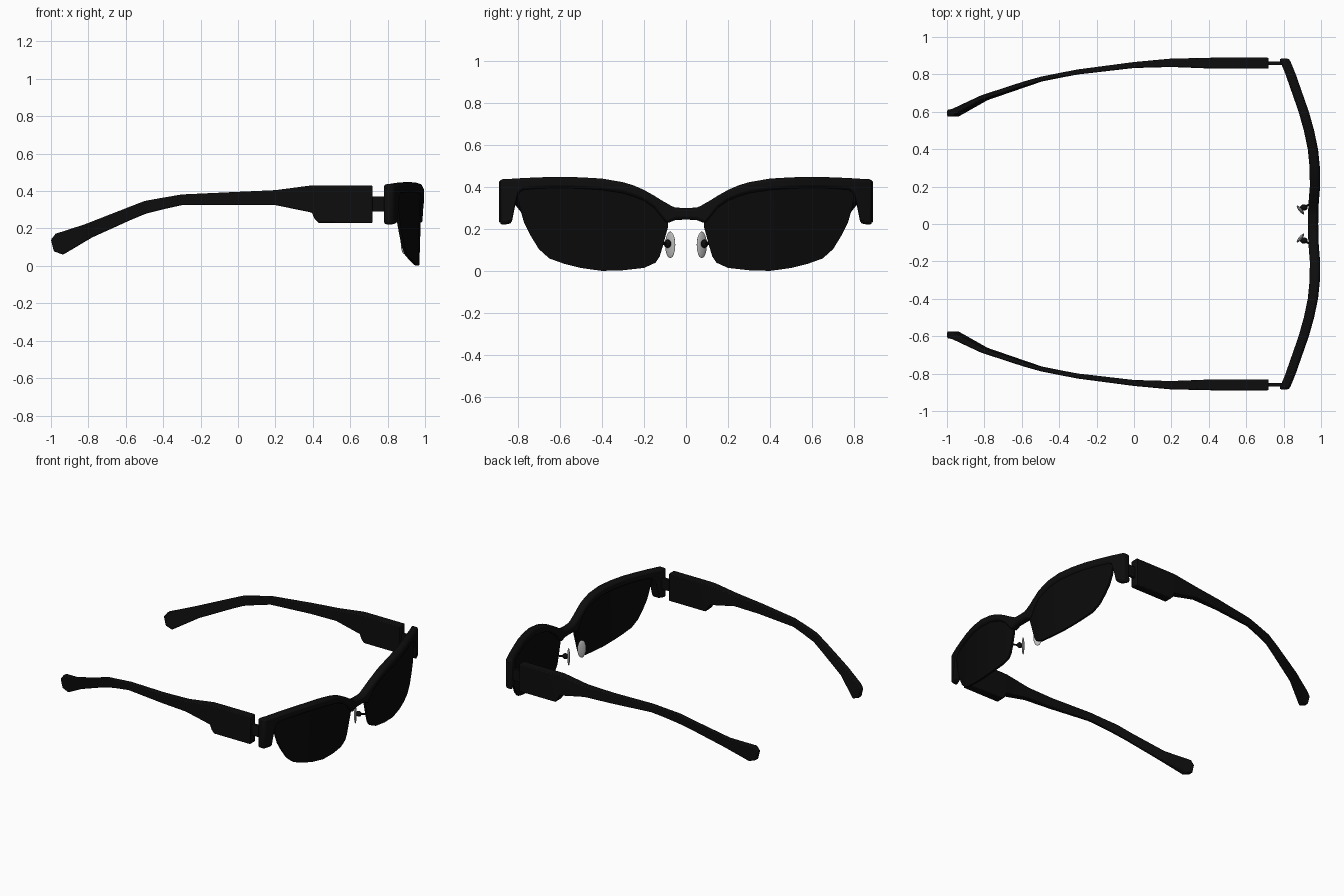
import bpy
import bmesh
from math import atan2
from mathutils import Matrix, Vector

cube = bpy.data.objects.get("Cube")
if cube:
    bpy.data.objects.remove(cube, do_unlink=True)


def material(name, value, roughness):
    mat = bpy.data.materials.new(name)
    color = (value, value, value, 1)
    mat.diffuse_color = color
    mat.use_nodes = True
    shader = mat.node_tree.nodes["Principled BSDF"]
    shader.inputs["Base Color"].default_value = color
    shader.inputs["Roughness"].default_value = roughness
    return mat


FRAME = material("frame black", 0.004, 0.5)
LENS = material("lens black", 0.003, 0.5)
PAD = material("pad grey", 0.5, 0.5)


def finish(name, bm, mat, bevel=0, mirror=True):
    """Turn a bmesh into a smooth object, optionally bevelled and mirrored."""
    bmesh.ops.recalc_face_normals(bm, faces=bm.faces)
    mesh = bpy.data.meshes.new(name)
    bm.to_mesh(mesh)
    bm.free()
    mesh.materials.append(mat)
    obj = bpy.data.objects.new(name, mesh)
    bpy.context.collection.objects.link(obj)
    if bevel:
        mod = obj.modifiers.new("soft edges", "BEVEL")
        mod.width = bevel
        mod.segments = 2
        mod.limit_method = "ANGLE"
        mod.angle_limit = 0.8
    if mirror:
        mod = obj.modifiers.new("other side", "MIRROR")
        mod.use_axis = (False, True, False)
    bpy.ops.object.select_all(action="DESELECT")
    bpy.context.view_layer.objects.active = obj
    obj.select_set(True)
    bpy.ops.object.shade_smooth_by_angle(angle=0.6)
    return obj


def loft(sections):
    """Join a row of equal rings into a closed solid."""
    bm = bmesh.new()
    rings = [[bm.verts.new(p) for p in ring] for ring in sections]
    for a, b in zip(rings, rings[1:]):
        for i in range(len(a)):
            j = (i + 1) % len(a)
            bm.faces.new((a[i], a[j], b[j], b[i]))
    bm.faces.new(rings[0])
    bm.faces.new(rings[-1])
    return bm


def sample(points, t, column=1):
    """Straight interpolation in a sorted table."""
    for a, b in zip(points, points[1:]):
        if t <= b[0]:
            k = (t - a[0]) / (b[0] - a[0])
            return a[column] + k * (b[column] - a[column])
    return points[-1][column]


# Wrap of the front seen from above: distance from the middle, front surface x
WRAP = [(0, .985), (.1, .987), (.2, .995), (.3, .994), (.4, .984), (.5, .963),
        (.6, .935), (.7, .9), (.8, .865), (.85, .845), (.885, .83)]

# Brow bar: distance from the middle, lower edge, upper edge
BROW = [(0, .245, .3), (.05, .243, .302), (.07, .235, .31), (.09, .225, .322),
        (.11, .25, .333), (.15, .3, .358), (.2, .335, .386), (.25, .355, .408),
        (.3, .37, .423), (.4, .385, .44), (.5, .392, .446), (.6, .395, .448),
        (.7, .392, .446), (.78, .385, .442), (.8, .36, .441), (.815, .3, .44),
        (.83, .225, .439), (.885, .22, .437)]

brow_rings = []
for side in (-1, 1):
    rows = BROW[:0:-1] if side < 0 else BROW
    for y, low, high in rows:
        front = sample(WRAP, y)
        back = front - .055
        brow_rings.append([(front, side * y, low), (front, side * y, high),
                           (back, side * y, high), (back, side * y, low)])
finish("brow_frame", loft(brow_rings), FRAME, bevel=.014, mirror=False)

# Lenses: distance from the middle, lower edge; the top tucks into the brow bar
LENS_EDGE = [(.085, .21), (.098, .165), (.11, .12), (.125, .07), (.145, .04),
             (.2, .015), (.3, .004), (.4, .001), (.5, .015), (.58, .035),
             (.65, .06), (.7, .105), (.74, .17), (.77, .23), (.79, .3), (.8, .36)]


def lens_x(y, z):
    return sample(WRAP, y) - .012 - (.4 - z) * .06 * (1 - 1.6 * y)


lens_rings = []
for y, low in LENS_EDGE:
    high = sample(BROW, y) + .025
    x_low, x_high = lens_x(y, low), lens_x(y, high)
    lens_rings.append([(x_low, y, low), (x_high, y, high),
                       (x_high - .015, y, high), (x_low - .015, y, low)])
finish("lenses", loft(lens_rings), LENS)

# Temple arms: upper x and z, lower x and z, centre y, width
ARM = [(.72, .43, .72, .23, .86, .058), (.5, .43, .43, .23, .86, .058),
       (.43, .43, .41, .25, .86, .058), (.39, .43, .395, .285, .86, .056),
       (.2, .405, .2, .325, .862, .045), (0, .396, 0, .325, .85, .032),
       (-.3, .382, -.3, .325, .813, .027), (-.4, .365, -.39, .305, .795, .025),
       (-.5, .347, -.49, .28, .775, .025), (-.6, .308, -.57, .247, .747, .025),
       (-.82, .222, -.78, .152, .675, .026), (-.975, .172, -.935, .06, .595, .04),
       (-1, .14, -.985, .078, .592, .036)]

arm_rings = []
for x_top, top, x_low, low, y, width in ARM:
    inner, outer = y - width / 2, y + width / 2
    arm_rings.append([(x_low, inner, low), (x_top, inner, top),
                      (x_top, outer, top), (x_low, outer, low)])
finish("temple_arms", loft(arm_rings), FRAME, bevel=.006)


def block(name, x_range, y_range, z_range, mat):
    sections = [[(x, y_range[0], z_range[0]), (x, y_range[0], z_range[1]),
                 (x, y_range[1], z_range[1]), (x, y_range[1], z_range[0])]
                for x in x_range]
    return finish(name, loft(sections), mat)


# Hinge plates between the brow bar and the arms
block("hinge_plates", (.7, .8), (.85, .87), (.29, .37), FRAME)


def ellipsoid(name, centre, radii, turn, mat):
    bm = bmesh.new()
    place = Matrix.Translation(centre) @ Matrix.Rotation(turn, 4, "Z")
    bmesh.ops.create_uvsphere(bm, u_segments=20, v_segments=12, radius=1,
                              matrix=place @ Matrix.Diagonal((*radii, 1)))
    return finish(name, bm, mat)


# Nose pads, facing inward and backward, with their mounts
ellipsoid("nose_pads", (.89, .075, .125), (.009, .03, .063), atan2(-.6, -.75), PAD)
ellipsoid("pad_mounts", (.908, .088, .13), (.02, .017, .02), 0, FRAME)

# Short wires from the mounts to the lenses
start, end = Vector((.91, .09, .13)), Vector((.957, .115, .13))
axis = end - start
bm = bmesh.new()
bmesh.ops.create_cone(
    bm, cap_ends=True, segments=10, radius1=.006, radius2=.006, depth=axis.length,
    matrix=Matrix.Translation((start + end) / 2)
    @ axis.to_track_quat("Z", "Y").to_matrix().to_4x4())
finish("pad_wires", bm, FRAME)
